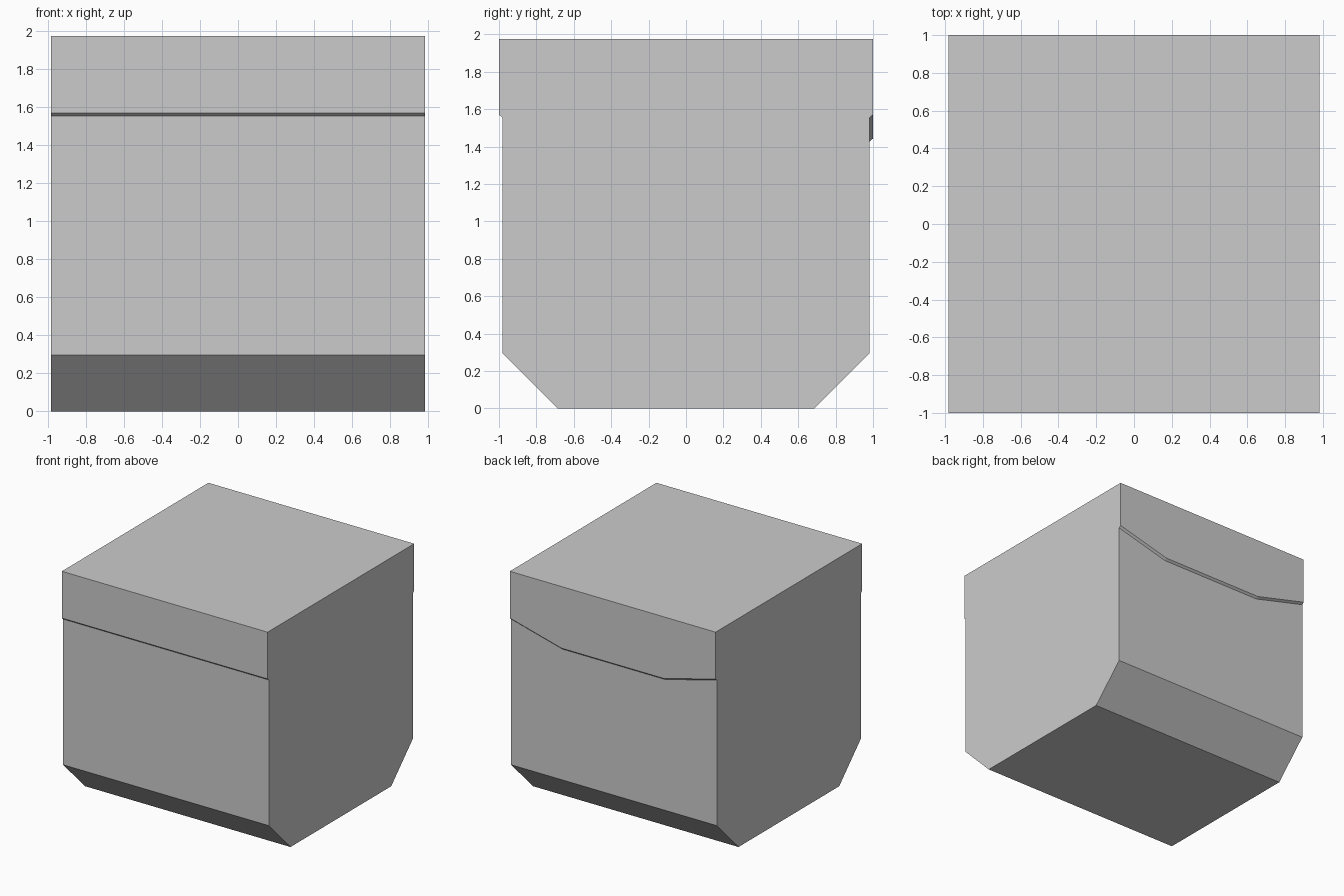
import bpy, bmesh

if "Cube" in bpy.data.objects:
    bpy.data.objects.remove(bpy.data.objects["Cube"])

HALF_X, WALL, LIP, TOP = 0.983, 0.982, 1.0, 1.975
LIP_Z, FLAP_Z, BEVEL = 1.555, 1.427, 0.016


def section(back_z):
    """Side profile (y, z); back_z is where the rear flap meets the wall."""
    return [(-0.687, 0), (0.687, 0), (WALL, 0.297),
            (WALL, back_z), (LIP, back_z + BEVEL), (LIP, TOP),
            (-LIP, TOP), (-LIP, LIP_Z + BEVEL), (-WALL, LIP_Z), (-WALL, 0.297)]


# Case: loft of the side profile across the width, rear flap dips in the middle
stations = [(-HALF_X, LIP_Z), (-HALF_X / 2, FLAP_Z),
            (HALF_X / 2, FLAP_Z), (HALF_X, LIP_Z)]
bm = bmesh.new()
rings = [[bm.verts.new((x, y, z)) for y, z in section(bz)] for x, bz in stations]
for a, b in zip(rings, rings[1:]):
    for i in range(len(a)):
        j = (i + 1) % len(a)
        bm.faces.new((a[i], a[j], b[j], b[i]))

# Flat end panels
bm.faces.new(rings[0])
bm.faces.new(rings[-1])

# Merge coplanar strips into clean flat panels
bmesh.ops.recalc_face_normals(bm, faces=bm.faces)
bmesh.ops.dissolve_limit(bm, angle_limit=0.01, verts=bm.verts, edges=bm.edges)

mesh = bpy.data.meshes.new("chamfered_case_with_flap")
bm.to_mesh(mesh)
bm.free()
case = bpy.data.objects.new("chamfered_case_with_flap", mesh)
bpy.context.collection.objects.link(case)
